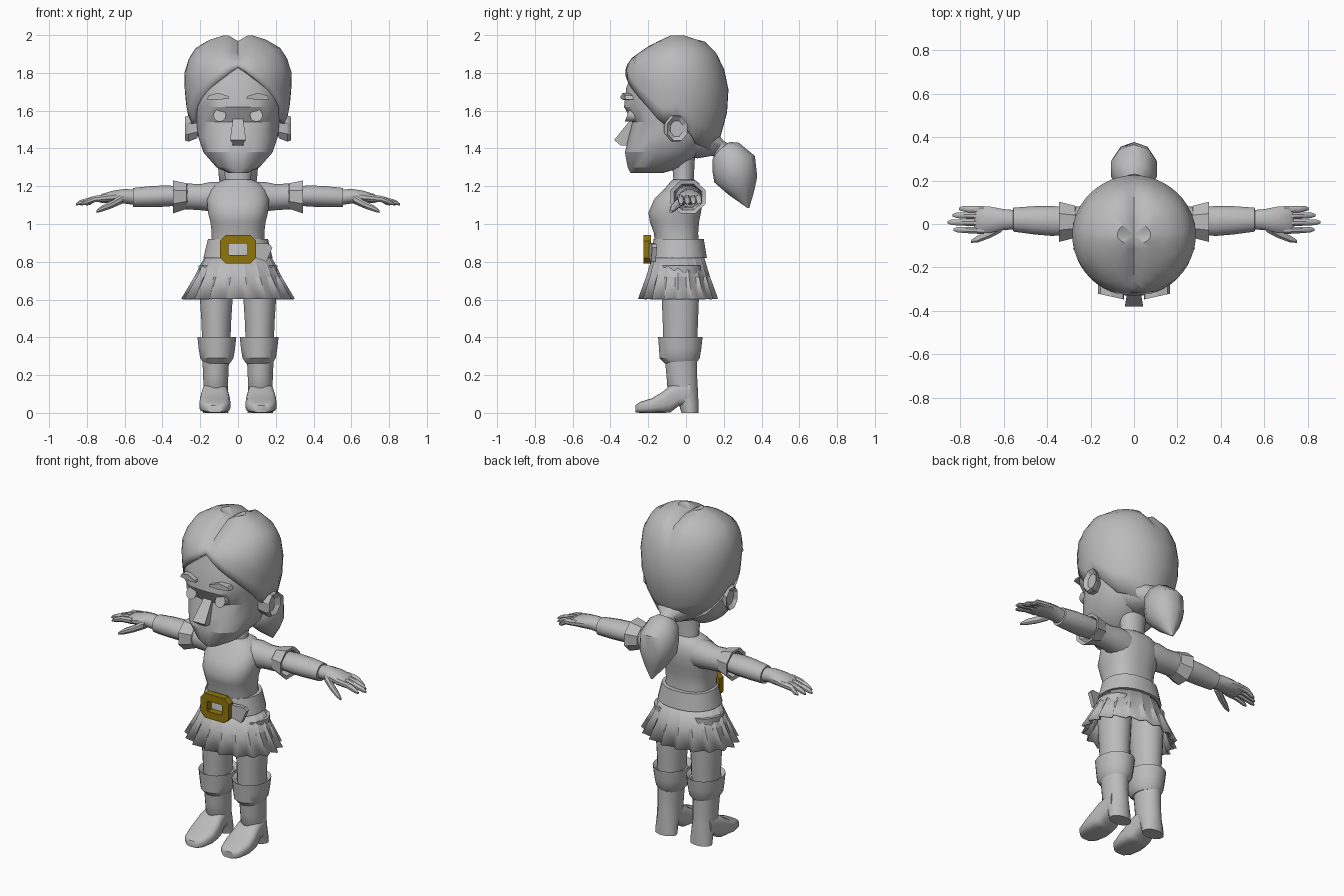
import bpy, bmesh, math
from mathutils import Vector as V


def material(name, rgb):
    m = bpy.data.materials.new(name)
    m.diffuse_color = (*rgb, 1)
    return m


GREY = material("plain grey", (0.5, 0.5, 0.5))
GOLD = material("gold", (0.28, 0.18, 0.003))


def make(name, verts, faces, mat=GREY, mirror=False, thick=0, smooth=40):
    """Create an object with clean normals, optional mirrored twin and wall thickness."""
    bm = bmesh.new()
    vs = [bm.verts.new(v) for v in verts]
    for f in faces:
        bm.faces.new([vs[i] for i in f])
    bmesh.ops.recalc_face_normals(bm, faces=bm.faces)
    me = bpy.data.meshes.new(name)
    bm.to_mesh(me)
    bm.free()
    me.materials.append(mat)
    ob = bpy.data.objects.new(name, me)
    bpy.context.collection.objects.link(ob)
    if thick:
        mod = ob.modifiers.new("wall", "SOLIDIFY")
        mod.thickness, mod.offset = thick, -1
    if mirror:
        ob.modifiers.new("twin", "MIRROR").use_mirror_merge = False
    if smooth:
        bpy.ops.object.select_all(action="DESELECT")
        ob.select_set(True)
        bpy.context.view_layer.objects.active = ob
        bpy.ops.object.shade_smooth_by_angle(angle=math.radians(smooth))
    return ob


def loft(name, rings, n=16, power=1.0, caps=True, **kw):
    """Skin elliptical rings given as (centre, half axis, half axis); power < 1 squares them."""
    verts, faces = [], []
    sq = lambda t: math.copysign(abs(t) ** power, t) if abs(t) > 1e-6 else 0
    for c, u, v in rings:
        for i in range(n):
            a = 2 * math.pi * (i + 0.5) / n
            verts.append(V(c) + V(u) * sq(math.cos(a)) + V(v) * sq(math.sin(a)))
    for r in range(len(rings) - 1):
        for i in range(n):
            j = (i + 1) % n
            faces.append((r * n + i, r * n + j, r * n + n + j, r * n + n + i))
    if caps:
        faces += [tuple(range(n)), tuple(range(len(verts) - n, len(verts)))]
    return make(name, verts, faces, **kw)


def level(x, rows):
    """Horizontal rings from rows of (z, half width, front y, back y)."""
    return [((x, (f + b) / 2, z), (w, 0, 0), (0, (b - f) / 2, 0)) for z, w, f, b in rows]


def across(rows):
    """Rings along x from rows of (x, y, z, half depth, half height)."""
    return [((x, y, z), (0, d, 0), (0, 0, h)) for x, y, z, d, h in rows]


def tail(rows):
    """Rings between two side-on points, rows of (y1, z1, y2, z2, half width)."""
    return [((0, (a + c) / 2, (b + d) / 2), (w, 0, 0), (0, (c - a) / 2, (d - b) / 2))
            for a, b, c, d, w in rows]


def lerp(x, table):
    for (x0, y0), (x1, y1) in zip(table, table[1:]):
        if x <= x1:
            return y0 + (y1 - y0) * max(0, x - x0) / (x1 - x0)
    return table[-1][1]


# Head with recessed eye band, and neck
loft("head", level(0, [(1.27, .05, -.295, -.12), (1.30, .115, -.31, -.02), (1.38, .185, -.325, .08),
                       (1.46, .212, -.305, .13), (1.54, .222, -.285, .15), (1.62, .23, -.33, .16),
                       (1.72, .235, -.318, .16), (1.85, .2, -.27, .12), (1.93, .1, -.15, .05)]),
     n=24, power=.85, smooth=25)
loft("neck", level(0, [(1.18, .085, -.08, .05), (1.24, .07, -.068, .042), (1.38, .085, -.08, .05)]))

# Hair cap: outline by height, hairline by direction, centre parting
side = [(1.34, .15), (1.4, .19), (1.5, .245), (1.6, .272), (1.75, .285), (1.82, .283), (1.9, .25), (1.96, .2), (2, .07)]
back = [(1.34, .18), (1.47, .235), (1.6, .27), (1.68, .28), (1.8, .26), (1.9, .22), (1.96, .18), (2, .05)]
front = [(1.5, .25), (1.6, .27), (1.72, .283), (1.8, .28), (1.87, .255), (1.92, .19), (1.96, .12), (2, .04)]
hairline = [(0, 1.85), (15, 1.785), (35, 1.71), (58, 1.61), (72, 1.53), (82, 1.53), (90, 1.56), (105, 1.49), (120, 1.42), (180, 1.36)]
N, steps = 48, [1, .95, .85, .72, .55, .36, .18, 0]
verts, faces = [], []
for s in steps:
    for i in range(N):
        deg = abs((i * 360 / N + 180) % 360 - 180)
        a = math.radians(i * 360 / N)
        low = lerp(deg, hairline)
        z = low + (1.998 - low) * s
        y = math.cos(a) * lerp(z, front if deg < 90 else back)
        x = math.sin(a) * lerp(z, side)
        part = max(0, 1 - abs(x) / .05) * (.03 if z > 1.9 else .012 if deg < 90 else 0)
        verts.append((x, -.05 - y, z - part))
for r in range(len(steps) - 1):
    for i in range(N):
        j = (i + 1) % N
        faces.append((r * N + i, r * N + j, r * N + N + j, r * N + N + i))
verts.append((0, -.05, 1.968))
faces += [(i, (i + 1) % N, len(verts) - 1) for i in range(N)]
make("hair", verts, faces, thick=.03, smooth=35)

# Ponytail with its gathered root
loft("hair_root", tail([(-.02, 1.36, .05, 1.55, .16), (.06, 1.345, .16, 1.5, .13), (.14, 1.36, .2, 1.44, .05),
                        (.16, 1.345, .24, 1.42, .05)]), n=12)
loft("ponytail", tail([(.15, 1.37, .23, 1.435, .055), (.14, 1.34, .28, 1.43, .085), (.14, 1.28, .365, 1.36, .112),
                       (.15, 1.22, .377, 1.25, .105), (.225, 1.155, .36, 1.17, .065),
                       (.325, 1.085, .335, 1.085, .006)]), n=10)

# Ears
loft("ear", [((.215, -.075, 1.51), (0, .045, 0), (0, 0, .06)), ((.262, -.055, 1.505), (0, .062, 0), (0, 0, .075)),
             ((.28, -.045, 1.505), (0, .058, 0), (0, 0, .068)), ((.262, -.05, 1.505), (0, .035, 0), (0, 0, .045))],
     n=8, mirror=True, smooth=20)

# Nose wedge
make("nose", [(-.026, -.28, 1.57), (.026, -.28, 1.57), (.042, -.38, 1.445), (-.042, -.38, 1.445),
              (.022, -.345, 1.415), (-.022, -.345, 1.415), (.042, -.27, 1.42), (-.042, -.27, 1.42)],
     [(0, 1, 2, 3), (3, 2, 4, 5), (5, 4, 6, 7), (1, 6, 4, 2), (0, 3, 5, 7), (0, 7, 6, 1)], smooth=0)

# Eyes and eyebrows
loft("eye", [((.097, -.27, 1.575), (.033, 0, 0), (0, 0, .033)), ((.097, -.312, 1.575), (.033, 0, 0), (0, .012, .033))],
     n=16, mirror=True)
brow = [(.045, 1.665), (.105, 1.657), (.165, 1.66), (.155, 1.68), (.105, 1.694), (.05, 1.677)]
bv = [(x, y + x * .22, z) for y in (-.357, -.315) for x, z in brow]
make("eyebrow", bv, [tuple(range(6)), tuple(range(6, 12))] +
     [(i, (i + 1) % 6, 6 + (i + 1) % 6, 6 + i) for i in range(6)], mirror=True, smooth=0)

# Torso
loft("torso", level(0, [(.86, .145, -.165, .075), (.95, .14, -.17, .065), (1.01, .147, -.192, .07),
                        (1.06, .16, -.2, .08), (1.13, .165, -.17, .09), (1.18, .15, -.12, .085),
                        (1.215, .12, -.09, .07), (1.235, .075, -.072, .045)]), n=24, power=.8)

# Sleeves with flared octagonal cuffs
loft("sleeve", across([(.08, .0, 1.14, .08, .085), (.14, .005, 1.145, .08, .08), (.2, .01, 1.142, .07, .07),
                       (.3, .01, 1.148, .072, .07)]), mirror=True)
loft("sleeve_cuff", across([(.26, .01, 1.148, .06, .06), (.272, .01, 1.148, .08, .073), (.345, .01, 1.143, .1, .095),
                            (.34, .01, 1.143, .08, .075), (.29, .01, 1.145, .06, .06)]), n=8, mirror=True, smooth=25)
loft("forearm", across([(.29, .013, 1.15, .065, .05), (.38, .014, 1.148, .07, .057), (.46, .017, 1.145, .066, .057),
                        (.555, .02, 1.14, .056, .052), (.556, .02, 1.14, .04, .04)]), mirror=True)

# Hands
loft("palm", across([(.54, .02, 1.14, .045, .042), (.6, .02, 1.147, .05, .04), (.66, .02, 1.143, .062, .035),
                     (.72, .02, 1.135, .066, .025), (.735, .02, 1.13, .06, .015)]), n=12, mirror=True)
for k, (y, tip) in enumerate([(.066, .805), (.036, .835), (.004, .857), (-.03, .83)]):
    loft(f"finger_{k + 1}", across([(.69, y, 1.14, .018, .02), (.76, y + .002, 1.132, .016, .018),
                                    (tip - .02, y + .004, 1.113, .014, .014), (tip, y + .004, 1.104, .006, .006)]),
         n=8, mirror=True)
loft("thumb", across([(.61, -.01, 1.135, .03, .028), (.665, -.045, 1.105, .022, .022), (.72, -.07, 1.082, .017, .018),
                      (.75, -.08, 1.066, .007, .008)]), n=8, mirror=True)

# Belt and pleated skirt
loft("belt", level(0, [(.92, .145, -.16, .08), (.92, .16, -.172, .095), (.82, .185, -.19, .112),
                       (.82, .165, -.17, .09)]), n=24, power=.9, smooth=30)
P = 18
sv = []
for z, w, d, cut in ((.85, .165, .13, 1), (.72, .232, .172, .95), (.605, .3, .215, .88)):
    for i in range(2 * P):
        a = math.tau * (i // 2 + (.72 if i % 2 else 0)) / P
        s = cut if i % 2 else 1
        sv.append((w * s * math.cos(a), -.042 + d * s * math.sin(a), z))
M = 2 * P
make("skirt", sv, [(r * M + i, r * M + (i + 1) % M, r * M + M + (i + 1) % M, r * M + M + i)
                   for r in range(2) for i in range(M)], thick=.01, smooth=15)


# Buckle frame: chamfered outer and inner outlines
def octagon(w, h, c, y):
    return [(sx * x, y, .866 + sz * z) for sx, sz, pts in
            ((1, 1, ((w, h - c), (w - c, h))), (-1, 1, ((w - c, h), (w, h - c))),
             (-1, -1, ((w, h - c), (w - c, h))), (1, -1, ((w - c, h), (w, h - c)))) for x, z in pts]


loops = [octagon(.095, .075, .03, -.185), octagon(.095, .075, .03, -.226),
         octagon(.05, .031, .004, -.226), octagon(.05, .031, .004, -.185)]
make("buckle", sum(loops, []), [(8 * r + i, 8 * r + (i + 1) % 8, 8 * ((r + 1) % 4) + (i + 1) % 8, 8 * ((r + 1) % 4) + i)
                                for r in range(4) for i in range(8)], mat=GOLD, smooth=0)
# Loose belt end
strap = [(.07, .90), (.165, .895), (.182, .875), (.15, .80), (.07, .83)]
make("belt_end", [(x, y + x * .2, z) for y in (-.215, -.19) for x, z in strap],
     [tuple(range(5)), tuple(range(5, 10))] + [(i, (i + 1) % 5, 5 + (i + 1) % 5, 5 + i) for i in range(5)], smooth=0)

# Legs and boots
loft("leg", level(.115, [(.78, .095, -.14, .08), (.6, .088, -.13, .07), (.48, .08, -.125, .065),
                         (.34, .075, -.12, .06)]), mirror=True)
loft("boot_cuff", level(.112, [(.385, .085, -.12, .065), (.402, .105, -.15, .09), (.34, .098, -.145, .083),
                               (.29, .09, -.142, .075), (.262, .07, -.115, .055)]), mirror=True, smooth=30)
loft("boot_shaft", level(.118, [(.3, .073, -.115, .06), (.2, .068, -.105, .06), (.13, .066, -.1, .064),
                                (.05, .066, -.04, .067), (0, .068, -.025, .068)]), mirror=True, smooth=50)
loft("boot_foot", [((.122, y, (lo + hi) / 2), (w, 0, 0), (0, 0, (hi - lo) / 2)) for y, lo, hi, w in
                   ((-.268, .002, .04, .04), (-.245, 0, .058, .066), (-.18, 0, .078, .083), (-.12, 0, .115, .08),
                    (-.085, 0, .145, .074), (-.04, .035, .16, .068), (.02, .045, .17, .06))],
     n=16, power=.6, mirror=True, smooth=45)
